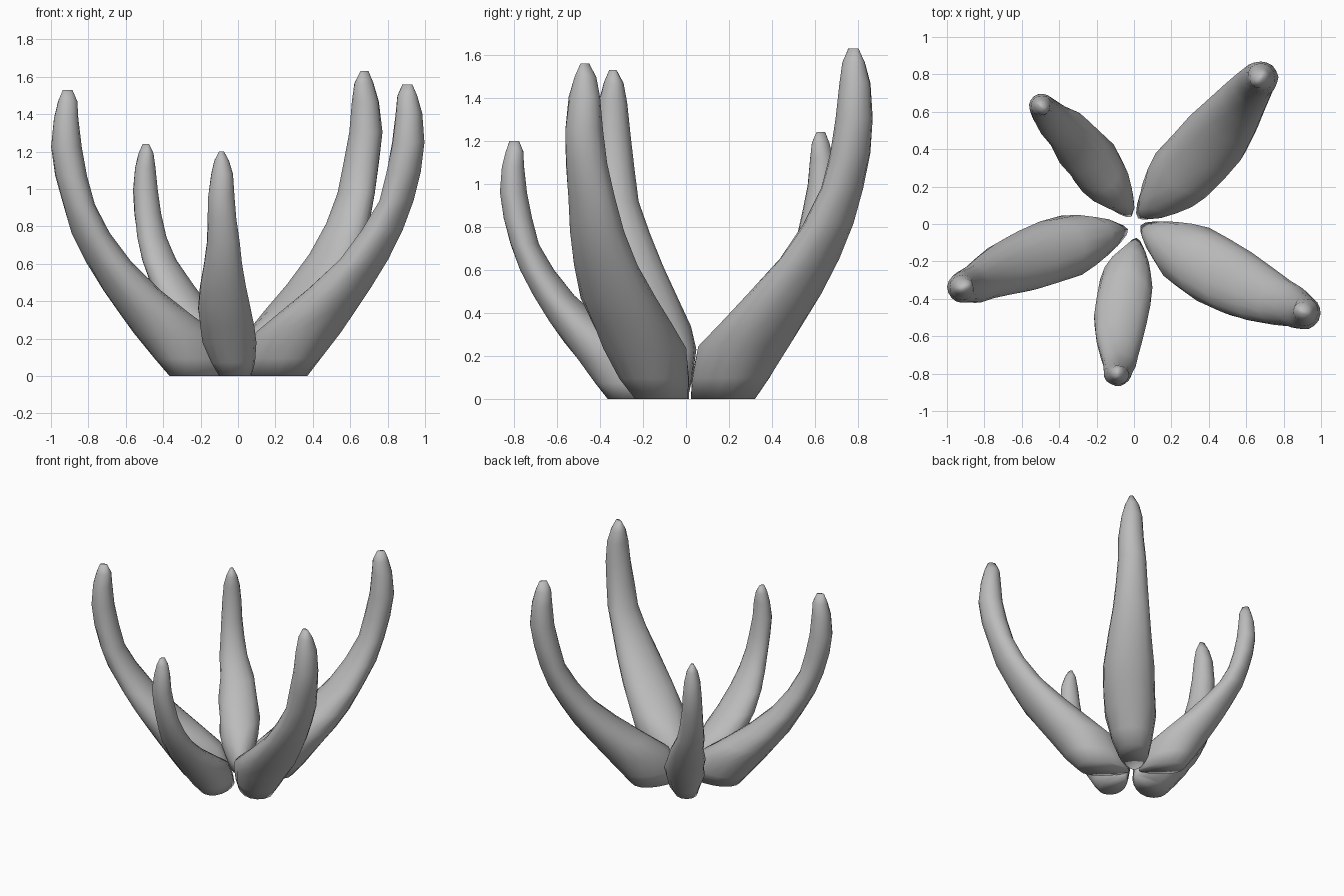
import bpy
import bmesh
import random
from math import sin, cos, pi, radians
from mathutils import Vector

random.seed(4)
SIDES = 16

default_cube = bpy.data.objects.get("Cube")
if default_cube:
    bpy.data.objects.remove(default_cube, do_unlink=True)


def make_material(name, color):
    material = bpy.data.materials.new(name)
    material.use_nodes = True
    material.diffuse_color = color
    material.node_tree.nodes["Principled BSDF"].inputs["Base Color"].default_value = color
    return material


leaf_grey = make_material("leaf grey", (0.5, 0.5, 0.5, 1))

# Shared leaf profile: height share, inner edge, outer edge, width share
PROFILE = [
    (0, .02, 0, .55), (.06, .04, .12, .75), (.15, .1, .28, .97),
    (.22, .25, .41, 1), (.3, .41, .545, .97), (.4, .575, .69, .84),
    (.5, .69, .815, .7), (.6, .775, .9, .6), (.7, .815, .965, .53),
    (.8, .845, 1, .48), (.9, .86, .98, .4), (.96, .865, .945, .27),
    (1, .89, .91, .09),
]


def make_leaf(name, root, heading, height, reach, foot, half_width):
    """Stack level oval sections that lean outward, then curl upright."""
    angle = radians(heading)
    along = Vector((cos(angle), sin(angle), 0))
    across = Vector((sin(angle), -cos(angle), 0))
    bm = bmesh.new()
    rings = []
    for share, inner, outer, width in PROFILE:
        near = inner * reach
        far = foot + outer * (reach - foot)
        bow = 0.03 * sin(pi * min(1, share * 1.6 + 0.1))
        # gentle organic unevenness, none at the foot or tip
        wobble = 0.008 if 0 < share < 1 else 0
        # sections near the foot come to a point towards the centre
        taper = 0.35 * max(0, 1 - share / 0.25)
        center = Vector((*root, share * height)) + along * (near + far) / 2
        center += across * (bow + random.uniform(-wobble, wobble) / 2)
        ring = []
        for i in range(SIDES):
            turn = 2 * pi * i / SIDES
            swell = 1 + random.uniform(-wobble, wobble) * 3
            offset = along * cos(turn) * (far - near) / 2
            offset -= across * sin(turn) * width * half_width * (1 + taper * cos(turn))
            ring.append(bm.verts.new(center + offset * swell))
        rings.append(ring)
    for low, high in zip(rings, rings[1:]):
        for i in range(SIDES):
            j = (i + 1) % SIDES
            bm.faces.new((low[i], low[j], high[j], high[i]))
    bm.faces.new(reversed(rings[0]))
    bm.faces.new(rings[-1])
    bmesh.ops.recalc_face_normals(bm, faces=bm.faces)
    for face in bm.faces:
        face.smooth = True
    mesh = bpy.data.meshes.new(name)
    bm.to_mesh(mesh)
    bm.free()
    mesh.materials.append(leaf_grey)
    bpy.context.collection.objects.link(bpy.data.objects.new(name, mesh))


# Five leaves fanned around the centre
make_leaf("front_left_leaf", (.02, .01), -28.5, 1.56, 1.10, .39, .185)
make_leaf("back_left_leaf", (.0, .02), 48.3, 1.63, 1.11, .38, .185)
make_leaf("back_right_leaf", (-.01, .02), 128.5, 1.24, .845, .34, .14)
make_leaf("front_right_leaf", (-.01, -.03), 199, 1.53, 1.04, .37, .17)
make_leaf("front_leaf", (.025, -.06), 261.3, 1.2, .815, .31, .147)
